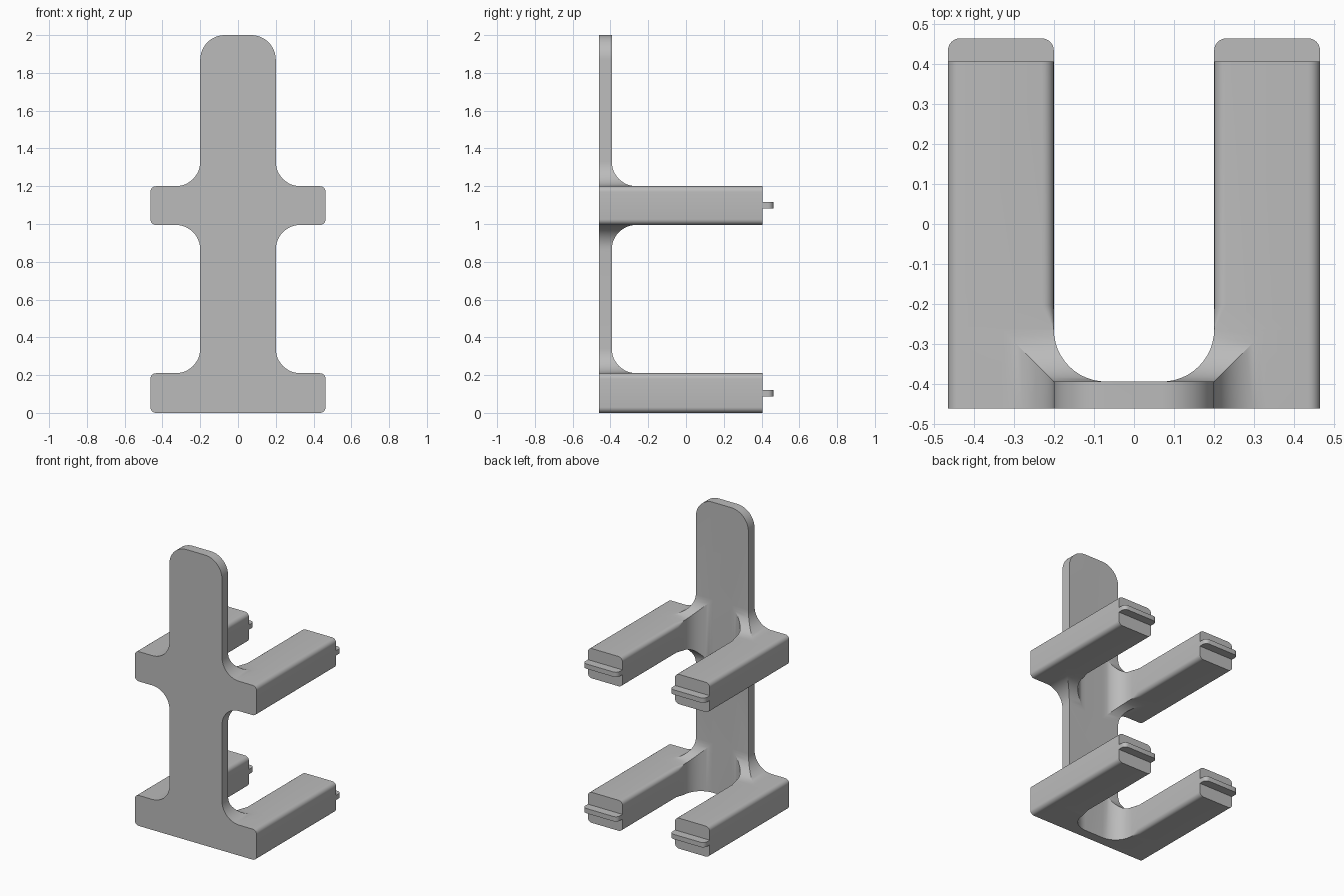
import bpy, bmesh
from math import cos, sin, radians

cube = bpy.data.objects.get("Cube")
if cube:
    bpy.data.objects.remove(cube)

grey = bpy.data.materials.new("plain grey")
grey.use_nodes = True
colour = (0.5, 0.5, 0.5, 1)
grey.diffuse_color = colour
grey.node_tree.nodes["Principled BSDF"].inputs["Base Color"].default_value = colour

# Main dimensions
IN, OUT = 0.2, 0.464            # inner and outer sides of the prongs
FRONT, BACK = -0.46, -0.393     # faces of the upright plate
R, EDGE = 0.13, 0.03            # large fillet, small edge rounding
ROOT, TIP, END = BACK + R, 0.405, 0.463
LEVELS = [(0, 0.21), (0.995, 1.2)]
TOP = 2.0


def arc(cx, cy, r, a0, a1, n=12):
    return [(cx + r * cos(radians(a0 + (a1 - a0) * i / n)),
             cy + r * sin(radians(a0 + (a1 - a0) * i / n))) for i in range(n + 1)]


def loft(name, rings, drop_start=False):
    """Closed solid through rings of equal point count."""
    bm = bmesh.new()
    rows = [[bm.verts.new(p) for p in ring] for ring in rings]
    n = len(rows[0])
    start = bm.faces.new(rows[0])
    bm.faces.new(rows[-1])
    for a, b in zip(rows, rows[1:]):
        for i in range(n):
            j = (i + 1) % n
            bm.faces.new((a[i], a[j], b[j], b[i]))
    bmesh.ops.recalc_face_normals(bm, faces=bm.faces)
    if drop_start:
        bmesh.ops.delete(bm, geom=[start], context='FACES_ONLY')
    mesh = bpy.data.meshes.new(name)
    bm.to_mesh(mesh)
    bm.free()
    obj = bpy.data.objects.new(name, mesh)
    bpy.context.collection.objects.link(obj)
    mesh.materials.append(grey)
    return obj


def extrude(name, outline, axis, lo, hi):
    """Extrude a 2D outline along x, y or z."""
    place = {"x": lambda p, d: (d, p[0], p[1]),
             "y": lambda p, d: (p[0], d, p[1]),
             "z": lambda p, d: (p[0], p[1], d)}[axis]
    return loft(name, [[place(p, d) for p in outline] for d in (lo, hi)])


def activate(obj):
    bpy.ops.object.select_all(action='DESELECT')
    obj.select_set(True)
    bpy.context.view_layer.objects.active = obj


def smooth(obj):
    activate(obj)
    bpy.ops.object.shade_smooth_by_angle(angle=radians(25))


# Upright plate: front outline with crossbars and fillets
half = []
side = [(-0.7, -0.1), (ROOT, -0.1)]
for z0, z1 in LEVELS:
    if z0 > 0:
        half += arc(IN + R, z0 - R, R, 180, 90)
        side += arc(ROOT, z0 - R, R, 180, 90)
    half += arc(OUT - EDGE, z0 + EDGE, EDGE, -90, 0, 6)
    half += arc(OUT - EDGE, z1 - EDGE, EDGE, 0, 90, 6)
    half += arc(IN + R, z1 + R, R, -90, -180)
    side += arc(ROOT, z1 + R, R, -90, -180)
half += arc(IN - R, TOP - R, R, 0, 90)
side += [(BACK, TOP + 0.1), (-0.7, TOP + 0.1)]
outline = half + [(-x, z) for x, z in reversed(half)]
upright = extrude("upright_plate", outline, "y", FRONT, ROOT + 0.05)

# Trim it with the side outline and the U-shaped plan
plan = ([(-0.7, -0.7), (0.7, -0.7), (0.7, 0), (IN, 0)]
        + arc(IN - R, ROOT, R, 0, -90)
        + arc(R - IN, ROOT, R, -90, -180)
        + [(-IN, 0), (-0.7, 0)])
trims = [extrude("side_trim", side, "x", -0.8, 0.8),
         extrude("plan_trim", plan, "z", -0.3, TOP + 0.3)]
for trim in trims:
    trim.hide_render = True
    mod = upright.modifiers.new("trim", 'BOOLEAN')
    mod.operation = 'INTERSECT'
    mod.solver = 'EXACT'
    mod.object = trim
    activate(upright)
    bpy.ops.object.modifier_apply(modifier=mod.name)
    bpy.data.objects.remove(trim)

# Open the plate where the prongs continue
bm = bmesh.new()
bm.from_mesh(upright.data)
bmesh.ops.remove_doubles(bm, verts=bm.verts, dist=0.0002)
joint = [f for f in bm.faces
         if f.normal.y > 0.9 and abs(f.calc_center_median().y - ROOT) < 0.001]
bmesh.ops.delete(bm, geom=joint, context='FACES_ONLY')
bm.to_mesh(upright.data)
bm.free()
smooth(upright)


def section(s, y, z0, z1, r):
    """Prong cross-section with inner corner radius r."""
    pts = (arc(OUT - EDGE, z0 + EDGE, EDGE, -90, 0, 6)
           + arc(OUT - EDGE, z1 - EDGE, EDGE, 0, 90, 6)
           + arc(IN + r, z1 - r, r, 90, 180, 6)
           + arc(IN + r, z0 + r, r, 180, 270, 6))
    return [(s * x, y, z) for x, z in pts]


# Prongs with a thin tongue at each end
for level, (z0, z1) in zip(("lower", "upper"), LEVELS):
    for hand, s in (("left", 1), ("right", -1)):
        prong = loft(f"{level}_{hand}_prong",
                     [section(s, ROOT, z0, z1, 0.001),
                      section(s, ROOT + 0.06, z0, z1, EDGE),
                      section(s, TIP, z0, z1, EDGE)], drop_start=True)
        smooth(prong)
        shape = ([(IN, TIP), (OUT, TIP)]
                 + arc(OUT - EDGE, END - EDGE, EDGE, 0, 90, 6)
                 + arc(IN + EDGE, END - EDGE, EDGE, 90, 180, 6))
        tongue = extrude(f"{level}_{hand}_tongue", [(s * x, y) for x, y in shape],
                         "z", z0 + 0.088, z0 + 0.121)
        smooth(tongue)
